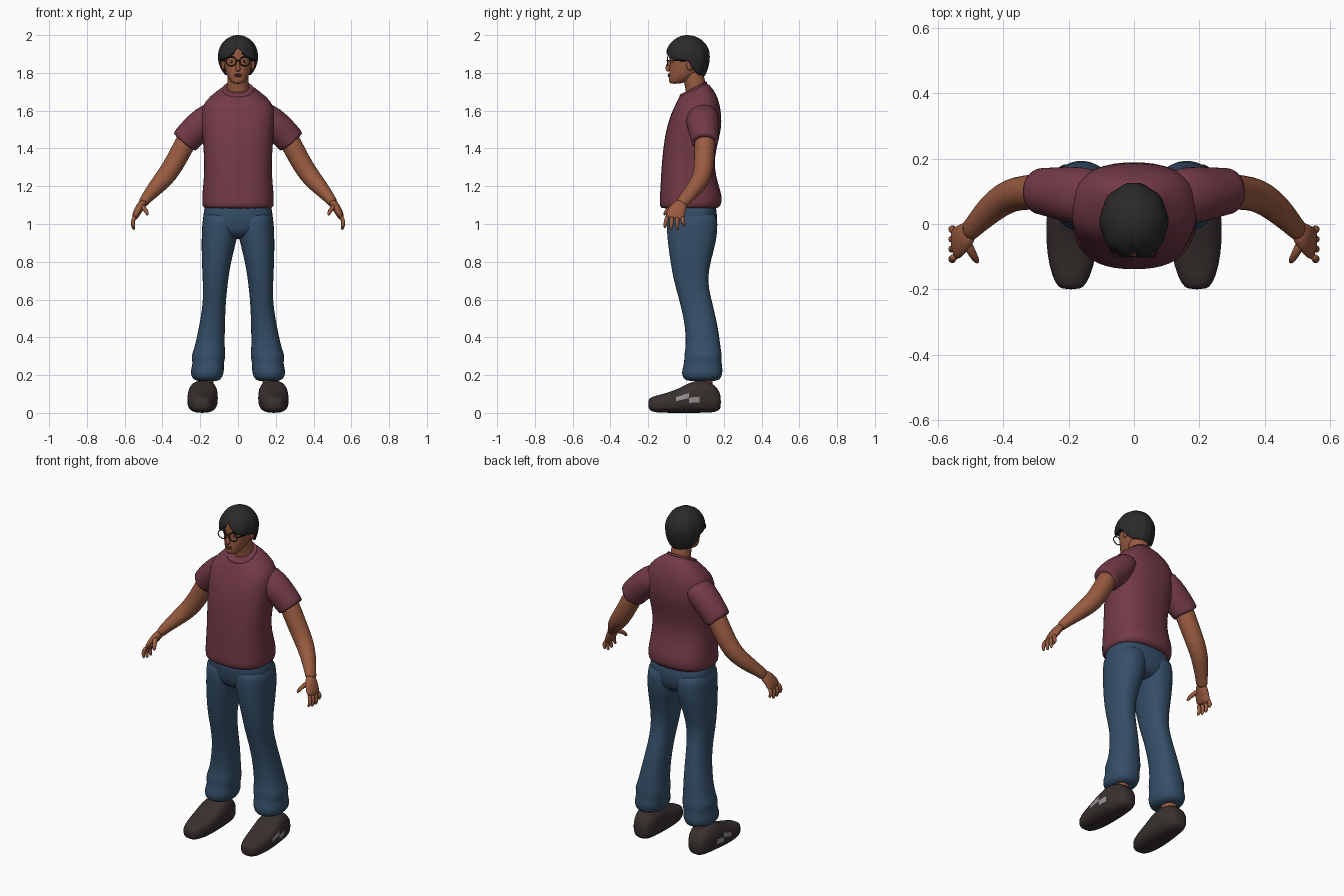
import bpy, bmesh, math
from mathutils import Vector

cube = bpy.data.objects.get("Cube")
if cube:
    bpy.data.objects.remove(cube)


def material(name, r, g, b):
    m = bpy.data.materials.new(name)
    m.use_nodes = True
    m.diffuse_color = (r, g, b, 1)
    bsdf = m.node_tree.nodes["Principled BSDF"]
    bsdf.inputs["Base Color"].default_value = (r, g, b, 1)
    bsdf.inputs["Roughness"].default_value = 0.8
    return m


SHIRT = material("maroon_cotton", .17, .042, .062)
DENIM = material("blue_denim", .035, .078, .14)
SKIN = material("brown_skin", .32, .105, .052)
LIPS = material("lip_brown", .2, .06, .04)
HAIR = material("black_hair", .024, .022, .022)
SHOE = material("dark_leather", .04, .03, .028)
PATCH = material("grey_patch", .3, .3, .3)
FRAME = material("black_frame", .01, .01, .01)
WHITE = material("eye_white", .55, .5, .45)


def finish(name, bm, mat, mirror=False, subsurf=1):
    bmesh.ops.recalc_face_normals(bm, faces=bm.faces)
    mesh = bpy.data.meshes.new(name)
    bm.to_mesh(mesh)
    bm.free()
    mesh.materials.append(mat)
    mesh.shade_smooth()
    ob = bpy.data.objects.new(name, mesh)
    bpy.context.collection.objects.link(ob)
    if mirror:
        ob.modifiers.new("mirror", 'MIRROR').use_mirror_merge = False
    if subsurf:
        mod = ob.modifiers.new("smooth", 'SUBSURF')
        mod.levels = mod.render_levels = subsurf
    return ob


def skin_rings(rings):
    """Bridge rings of points into a closed skin."""
    bm = bmesh.new()
    loops = [[bm.verts.new(p) for p in ring] for ring in rings]
    n = len(loops[0])
    for a, b in zip(loops, loops[1:]):
        for i in range(n):
            j = (i + 1) % n
            bm.faces.new((a[i], a[j], b[j], b[i]))
    bm.faces.new(loops[0])
    bm.faces.new(loops[-1])
    return bm


def oval(n, power):
    for i in range(n):
        t = math.tau * i / n
        c, s = math.cos(t), math.sin(t)
        yield (math.copysign(abs(c) ** (2 / power), c),
               math.copysign(abs(s) ** (2 / power), s))


def loft(name, rows, mat, power=2.3, along_y=False, n=24, **kw):
    """Rows: position, low/high of both cross axes, optional tilt."""
    rings = []
    for t, a0, a1, b0, b1, *tilt in rows:
        ring = []
        for c, s in oval(n, power):
            a = (a0 + a1) / 2 + c * (a1 - a0) / 2
            b = (b0 + b1) / 2 + s * (b1 - b0) / 2
            h = t + (tilt[0] * s * (b1 - b0) / 2 if tilt else 0)
            ring.append((a, h, b) if along_y else (a, b, h))
        rings.append(ring)
    return finish(name, skin_rings(rings), mat, **kw)


def centred(rows):
    return [(z, -w, w, *rest) for z, w, *rest in rows]


def tube(name, path, mat, n=14, **kw):
    """Path: x, y, z, radius across, radius in depth."""
    pts = [Vector(p[:3]) for p in path]
    rings = []
    for i, p in enumerate(path):
        d = (pts[min(i + 1, len(pts) - 1)] - pts[max(i - 1, 0)]).normalized()
        ref = Vector((0, 1, 0)) if abs(d.y) < .9 else Vector((0, 0, 1))
        u = (ref - d * ref.dot(d)).normalized()
        v = d.cross(u)
        rings.append([pts[i] + v * c * p[3] + u * s * p[4] for c, s in oval(n, 2)])
    return finish(name, skin_rings(rings), mat, **kw)


def blob(name, loc, size, mat, mirror=False):
    bm = bmesh.new()
    bmesh.ops.create_uvsphere(bm, u_segments=16, v_segments=10, radius=1)
    for v in bm.verts:
        v.co = Vector([l + c * s for l, c, s in zip(loc, v.co, size)])
    return finish(name, bm, mat, mirror, 0)


# Shirt body, neckband and sleeves
loft("shirt_body", centred([
    (1.08, .18, -.13, .16), (1.09, .19, -.14, .185), (1.14, .192, -.14, .195),
    (1.2, .186, -.136, .175), (1.3, .178, -.131, .148), (1.4, .184, -.122, .16),
    (1.5, .192, -.107, .19), (1.59, .2, -.078, .188), (1.65, .18, -.055, .172, .15),
    (1.69, .12, -.045, .14, .35), (1.715, .08, -.032, .108, .5),
    (1.71, .065, -.02, .095, .5)]), SHIRT, power=2.5)
loft("shirt_neckband", centred([
    (1.695, .09, -.04, .118, .5), (1.715, .084, -.036, .112, .5),
    (1.723, .078, -.03, .106, .5), (1.715, .066, -.02, .095, .5)]), SHIRT)
tube("shirt_sleeves", [
    (.1, .08, 1.61, .062, .085), (.175, .088, 1.545, .083, .09),
    (.235, .095, 1.49, .08, .08), (.28, .1, 1.44, .077, .072),
    (.288, .1, 1.428, .077, .072), (.286, .1, 1.432, .06, .058)],
    SHIRT, n=20, mirror=True)

# Trousers
loft("trouser_hips", centred([
    (1.12, .17, -.11, .15), (1.08, .184, -.108, .165), (1, .186, -.105, .166),
    (.95, .15, -.09, .15), (.92, .06, -.05, .11)]), DENIM, power=2.6)
loft("trouser_legs", [
    (1.08, 0, .184, -.106, .165), (1, -.004, .19, -.104, .168),
    (.92, .004, .194, -.1, .165), (.8, .038, .192, -.083, .13),
    (.7, .052, .187, -.066, .112), (.6, .064, .184, -.036, .135),
    (.5, .068, .198, -.012, .16), (.4, .07, .218, 0, .178),
    (.33, .07, .235, -.004, .185), (.3, .064, .25, -.012, .192),
    (.265, .076, .238, -.008, .188), (.225, .072, .252, -.024, .196),
    (.19, .082, .248, -.02, .19), (.165, .1, .225, 0, .17)],
    DENIM, mirror=True)

# Shoes with a grey patch on the outer side
loft("ankles", [(.3, .13, .21, .04, .14), (.15, .13, .21, .05, .14),
                (.1, .13, .21, .05, .14)], SKIN, mirror=True)
shoes = loft("shoes", [
    (-.2, .165, .22, .025, .07), (-.185, .145, .24, .005, .085),
    (-.13, .122, .26, 0, .098), (-.05, .11, .27, 0, .122),
    (.02, .105, .268, 0, .162), (.07, .108, .262, 0, .175),
    (.13, .115, .25, 0, .165), (.17, .13, .235, .008, .13),
    (.185, .15, .215, .025, .09)], SHOE, power=2.7, along_y=True, mirror=True)
shoes.data.materials.append(PATCH)
for f in shoes.data.polygons:
    c = f.center
    if c.x > .25 and .06 < c.z < .092 and -.03 < c.y < .08:
        f.material_index = 1

# Arms and hands
tube("arms", [
    (.23, .1, 1.51, .055, .055), (.28, .1, 1.43, .057, .056),
    (.325, .097, 1.34, .055, .055), (.375, .09, 1.26, .054, .052),
    (.42, .062, 1.21, .047, .048), (.46, .025, 1.165, .038, .042),
    (.49, -.008, 1.13, .029, .034), (.51, -.028, 1.1, .026, .036)],
    SKIN, mirror=True)
tube("palms", [
    (.495, -.015, 1.12, .024, .032), (.522, -.042, 1.085, .024, .045),
    (.54, -.058, 1.05, .02, .053), (.55, -.062, 1.025, .014, .05)],
    SKIN, mirror=True)
for i, finger in enumerate(("index", "middle", "ring", "little")):
    y, drop = -.1 + .026 * i, (.01, 0, 0, .018)[i]
    tube(finger + "_fingers", [
        (.545, y, 1.045, .013, .013), (.559, y - .006 + .004 * i, 1.01, .012, .012),
        (.556, y - .01 + .006 * i, .99 + drop, .011, .011),
        (.55, y - .013 + .008 * i, .967 + drop, .007, .007)], SKIN, n=8, mirror=True)
tube("thumbs", [
    (.515, -.05, 1.1, .016, .02), (.495, -.088, 1.08, .014, .014),
    (.484, -.108, 1.064, .012, .012), (.477, -.117, 1.045, .007, .007)],
    SKIN, n=8, mirror=True)

# Neck, head and ears
tube("neck", [(0, .06, 1.66, .064, .062), (0, .055, 1.72, .058, .056),
              (0, .04, 1.77, .056, .056), (0, .03, 1.83, .056, .056)], SKIN, n=20)
loft("head", centred([
    (1.742, .022, -.08, -.04), (1.75, .036, -.09, 0), (1.77, .05, -.092, .04),
    (1.79, .061, -.09, .07), (1.82, .07, -.088, .09), (1.86, .077, -.086, .103),
    (1.9, .08, -.092, .108), (1.94, .074, -.083, .095), (1.97, .045, -.045, .065)]),
    SKIN, power=2.1)
blob("ears", (.079, .02, 1.845), (.01, .018, .032), SKIN, True)

# Face
tube("nose", [(0, -.082, 1.872, .008, .008), (0, -.092, 1.845, .009, .011),
              (0, -.099, 1.822, .014, .015), (0, -.09, 1.808, .013, .012)], SKIN, n=10)
blob("upper_lip", (0, -.088, 1.791), (.023, .009, .005), LIPS)
blob("lower_lip", (0, -.088, 1.783), (.02, .009, .006), LIPS)
blob("eye_whites", (.034, -.073, 1.86), (.014, .008, .007), WHITE, True)
blob("irises", (.034, -.079, 1.86), (.006, .004, .006), FRAME, True)
blob("eyebrows", (.035, -.08, 1.885), (.02, .008, .004), HAIR, True)

# Spectacles
bm = bmesh.new()
N = 28
rim = [[bm.verts.new((.036 + (.027 + .003 * c) * math.cos(math.tau * i / N),
                      -.099 + .003 * s,
                      1.861 + (.024 + .003 * c) * math.sin(math.tau * i / N)))
        for c, s in oval(6, 2)] for i in range(N)]
for i in range(N):
    for j in range(6):
        a, b, k = rim[i], rim[(i + 1) % N], (j + 1) % 6
        bm.faces.new((a[j], a[k], b[k], b[j]))
finish("spectacle_rims", bm, FRAME, True, 0)
tube("spectacle_bridge", [(x, -.1, 1.865, .003, .003) for x in (-.01, 0, .01)], FRAME, n=8)
tube("spectacle_temples", [(.062, -.099, 1.866, .003, .004), (.076, -.07, 1.866, .003, .004),
                           (.083, .02, 1.864, .003, .004)], FRAME, n=8, mirror=True)

# Hair: a shell with a centre parting and a shaped hairline
HAIRLINE = [(0, 1.942), (.25, 1.91), (.6, 1.878), (1.1, 1.868), (1.6, 1.865),
            (1.85, 1.82), (2.2, 1.79), (3.2, 1.782)]


def hairline(angle):
    for (a, za), (b, zb) in zip(HAIRLINE, HAIRLINE[1:]):
        if angle <= b:
            return za + (zb - za) * (angle - a) / (b - a)


bm = bmesh.new()
COLS, ROWS = 60, 16
grid = []
for i in range(COLS):
    ang = math.tau * i / COLS - math.pi
    low = hairline(abs(ang))
    end = math.acos(max(-1, (low - 1.89) / .11))
    column = []
    for j in range(ROWS + 1):
        dz = .11 * math.cos(end * j / ROWS)
        r = math.sqrt(max(0, 1 - (dz / (.11 if dz > 0 else .17)) ** 2))
        groove = .07 * math.exp(-(ang / .16) ** 2) * r
        r *= 1 + .018 * math.sin(abs(ang) * 9) * r - groove
        column.append(bm.verts.new((.104 * r * math.sin(ang),
                                    .008 - .117 * r * math.cos(ang),
                                    1.89 + dz - groove * .1)))
    grid.append(column)
for i in range(COLS):
    a, b = grid[i], grid[(i + 1) % COLS]
    for j in range(ROWS):
        bm.faces.new((a[j], a[j + 1], b[j + 1], b[j]))
bmesh.ops.remove_doubles(bm, verts=bm.verts, dist=.0004)
hair = finish("hair", bm, HAIR, subsurf=0)
shell = hair.modifiers.new("thickness", 'SOLIDIFY')
shell.thickness, shell.offset = .022, -1
